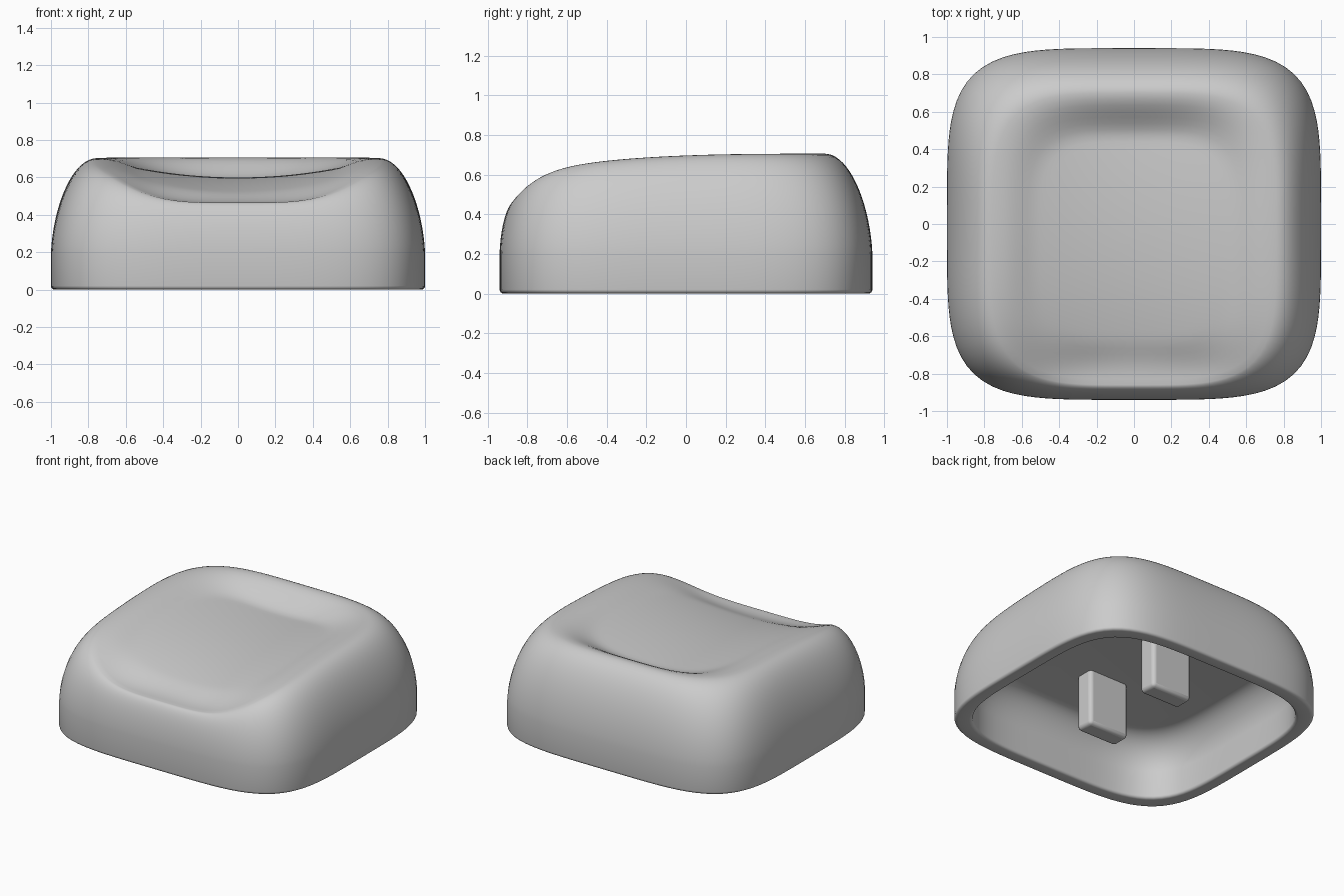
import bpy, bmesh, math

cube = bpy.data.objects.get("Cube")
if cube:
    bpy.data.objects.remove(cube, do_unlink=True)

SEGMENTS = 128
ANGLES = [2 * math.pi * i / SEGMENTS for i in range(SEGMENTS)]


def plastic(name, color):
    mat = bpy.data.materials.new(name)
    mat.use_nodes = True
    mat.diffuse_color = color
    mat.node_tree.nodes["Principled BSDF"].inputs["Base Color"].default_value = color
    return mat


def outline(half_x, half_y, power, center_y=0):
    """Rounded-square ring of (x, y) points."""
    points = []
    for a in ANGLES:
        c, s = math.cos(a), math.sin(a)
        r = (abs(c) ** power + abs(s) ** power) ** (-1 / power)
        points.append((half_x * r * c, half_y * r * s + center_y))
    return points


def mix(ring_a, ring_b, t):
    return [(a[0] + (b[0] - a[0]) * t, a[1] + (b[1] - a[1]) * t)
            for a, b in zip(ring_a, ring_b)]


def flat(ring, z):
    return [(x, y, z) for x, y in ring]


def front_fall(y):
    return min(max((0.7 - y) / 1.56, 0), 1)


def rim_height(y):
    t = front_fall(y)
    return 0.705 - 0.1 * t ** 3 - 0.14 * t ** 14


def dish_height(x, y):
    depth = (0.1 + 0.06 * y * y) * (1 - front_fall(y) ** 14)
    return rim_height(y) - depth * (1 - (x / 0.76) ** 2)


def shoulder(steps):
    """Inward and upward fractions of the curved wall."""
    for i in range(1, steps + 1):
        a = math.pi / 2 * i / steps
        yield 1 - math.cos(a) + 0.05 * math.sin(2 * a), math.sin(a)


def finish(bm, name, mat):
    bmesh.ops.recalc_face_normals(bm, faces=bm.faces)
    mesh = bpy.data.meshes.new(name)
    bm.to_mesh(mesh)
    bm.free()
    mesh.materials.append(mat)
    obj = bpy.data.objects.new(name, mesh)
    bpy.context.collection.objects.link(obj)
    bpy.ops.object.select_all(action="DESELECT")
    obj.select_set(True)
    bpy.context.view_layer.objects.active = obj
    bpy.ops.object.shade_smooth_by_angle(angle=math.radians(40))
    return obj


grey = plastic("grey plastic", (0.6, 0.6, 0.6, 1))

outer = outline(1, 0.94, 4.4)
rim = outline(0.76, 0.78, 4, -0.08)
inner = outline(0.9, 0.84, 4.4)
ceiling = outline(0.72, 0.68, 4)
center = [(0, -0.08)] * SEGMENTS
rings = []

# Inside: ceiling, curved wall and skirt
for u, v in reversed(list(shoulder(10))):
    rings.append(flat(mix(inner, ceiling, u), 0.2 + 0.22 * v))
rings.append(flat(inner, 0.2))

# Rounded bottom lip
BEVEL = 0.02
for i in range(5):
    a = math.pi / 2 * i / 4
    rings.append(flat(outline(0.9 + BEVEL * (1 - math.cos(a)), 0.84 + BEVEL * (1 - math.cos(a)), 4.4),
                      BEVEL * (1 - math.sin(a))))
for i in range(5):
    a = math.pi / 2 * i / 4
    rings.append(flat(outline(1 - BEVEL * (1 - math.sin(a)), 0.94 - BEVEL * (1 - math.sin(a)), 4.4),
                      BEVEL * (1 - math.cos(a))))

# Outer skirt and curved shoulder up to the rim
rings.append(flat(outer, 0.2))
for u, v in shoulder(18):
    rings.append([(x, y, 0.2 + (rim_height(q[1]) - 0.2) * v)
                  for (x, y), q in zip(mix(outer, rim, u), rim)])

# Scooped top, blending into the rim
DISH_STEPS = 24
for i in range(1, DISH_STEPS):
    s = 1 - i / DISH_STEPS
    t = max((s - 0.68) / 0.32, 0)
    w = t * t * (3 - 2 * t)
    rings.append([(x, y, dish_height(x, y) * (1 - w) + rim_height(q[1]) * w)
                  for (x, y), q in zip(mix(center, rim, s), rim)])

bm = bmesh.new()
loops = [[bm.verts.new(p) for p in ring] for ring in rings]
for low, high in zip(loops, loops[1:]):
    for i in range(SEGMENTS):
        j = (i + 1) % SEGMENTS
        bm.faces.new((low[i], low[j], high[j], high[i]))
bm.faces.new(loops[0])
peak = bm.verts.new((0, -0.08, dish_height(0, -0.08)))
for i in range(SEGMENTS):
    bm.faces.new((loops[-1][i], loops[-1][(i + 1) % SEGMENTS], peak))
finish(bm, "cap_shell", grey)

# Two mounting prongs under the ceiling
for side, y in (("front", -0.32), ("back", 0.32)):
    bm = bmesh.new()
    bmesh.ops.create_cube(bm, size=1)
    bmesh.ops.scale(bm, vec=(0.32, 0.137, 0.42), verts=bm.verts)
    bmesh.ops.translate(bm, vec=(0, y, 0.23), verts=bm.verts)
    prong = finish(bm, side + "_prong", grey)
    bevel = prong.modifiers.new("rounded edges", "BEVEL")
    bevel.width = 0.025
    bevel.segments = 3
